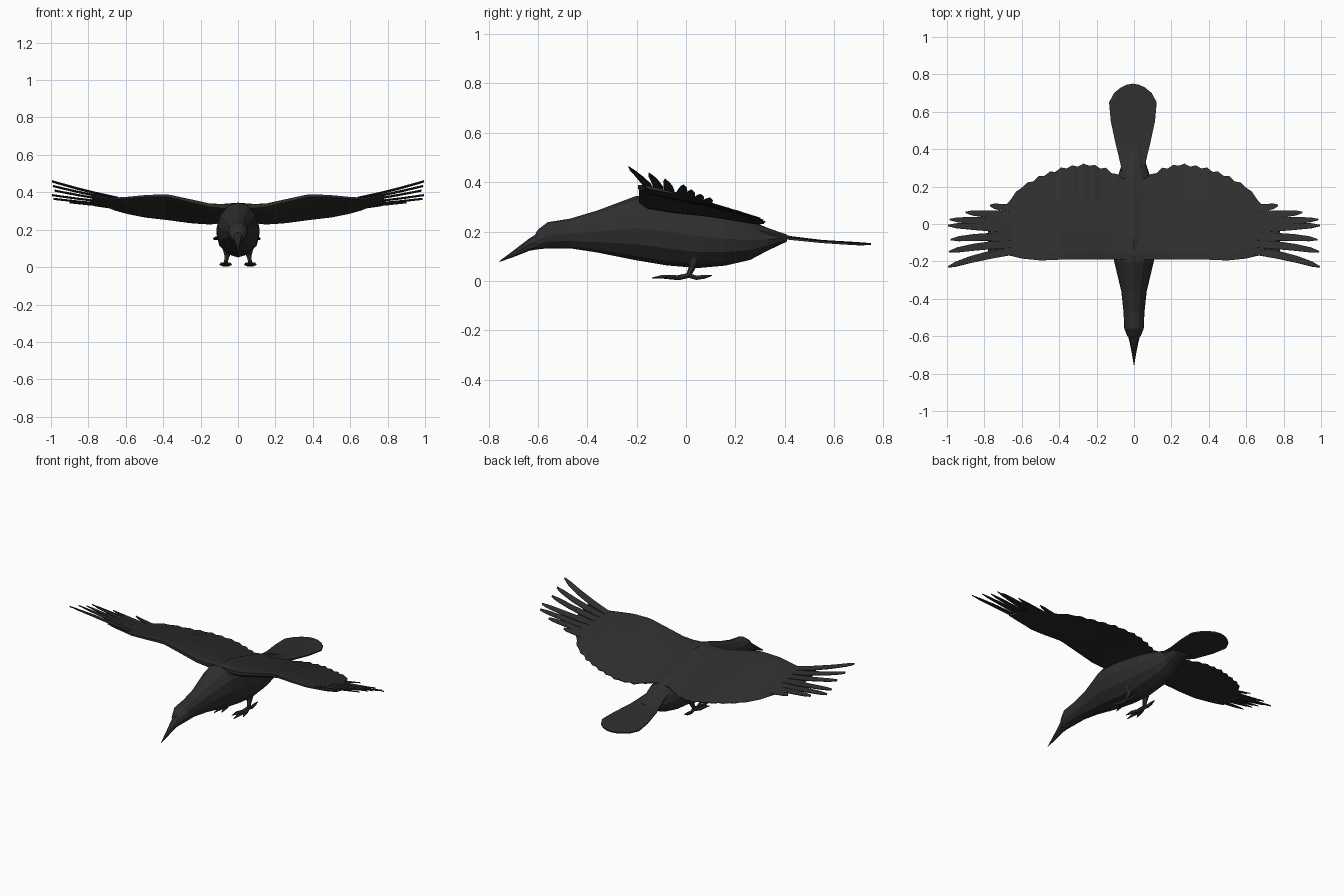
import bpy, bmesh, math
from mathutils import Vector

if "Cube" in bpy.data.objects:
    bpy.data.objects.remove(bpy.data.objects["Cube"])

black = bpy.data.materials.new("feather_black")
black.diffuse_color = (0.028, 0.028, 0.028, 1)
black.use_nodes = True
black.node_tree.nodes["Principled BSDF"].inputs["Base Color"].default_value = black.diffuse_color


def finish(name, bm, mirror=False, thick=0):
    bmesh.ops.recalc_face_normals(bm, faces=bm.faces)
    me = bpy.data.meshes.new(name)
    bm.to_mesh(me)
    bm.free()
    me.materials.append(black)
    ob = bpy.data.objects.new(name, me)
    bpy.context.collection.objects.link(ob)
    if thick:
        s = ob.modifiers.new("thickness", 'SOLIDIFY')
        s.thickness = thick
        s.offset = 0
    if mirror:
        ob.modifiers.new("mirror", 'MIRROR')
    return ob


def loft(bm, rings, cap_start=True, cap_end=True):
    vs = [[bm.verts.new(p) for p in r] for r in rings]
    n = len(vs[0])
    for a, b in zip(vs, vs[1:]):
        for i in range(n):
            j = (i + 1) % n
            bm.faces.new((a[i], a[j], b[j], b[i]))
    if cap_start:
        bm.faces.new(vs[0])
    if cap_end:
        bm.faces.new(vs[-1])


def body_rings(stations, sides):
    # each station: y, top z, bottom z, half width
    rings = []
    for y, top, bot, w in stations:
        c, h = (top + bot) / 2, (top - bot) / 2
        rings.append([(w * math.sin(math.tau * i / sides), y,
                       c + h * math.cos(math.tau * i / sides)) for i in range(sides)])
    return rings


def lerp_table(table, x):
    for a, b in zip(table, table[1:]):
        if x <= b[0] + 1e-6:
            t = (x - a[0]) / (b[0] - a[0])
            return [p + (q - p) * t for p, q in zip(a, b)]
    return list(table[-1])


def tube(bm, pts, radii, sides=6):
    rings = []
    for i, p in enumerate(pts):
        d = Vector(pts[min(i + 1, len(pts) - 1)]) - Vector(pts[max(i - 1, 0)])
        q = d.to_track_quat('Z', 'Y')
        rings.append([Vector(p) + q @ Vector((radii[i] * math.cos(math.tau * k / sides),
                      radii[i] * math.sin(math.tau * k / sides), 0)) for k in range(sides)])
    loft(bm, rings)


# body with head and neck
bm = bmesh.new()
loft(bm, body_rings([
    (-0.61, 0.19, 0.128, 0.026), (-0.60, 0.208, 0.128, 0.036), (-0.56, 0.238, 0.132, 0.052),
    (-0.47, 0.252, 0.132, 0.056), (-0.36, 0.285, 0.115, 0.068), (-0.20, 0.345, 0.083, 0.106),
    (-0.08, 0.34, 0.063, 0.116), (0.05, 0.31, 0.052, 0.116), (0.16, 0.28, 0.062, 0.108),
    (0.26, 0.245, 0.085, 0.085), (0.33, 0.215, 0.122, 0.062), (0.41, 0.187, 0.160, 0.05)], 12))
finish("body", bm)

# beak
bm = bmesh.new()
loft(bm, body_rings([(-0.59, 0.200, 0.13, 0.034), (-0.635, 0.172, 0.122, 0.023),
                     (-0.69, 0.130, 0.100, 0.012), (-0.755, 0.081, 0.077, 0.001)], 8))
finish("beak", bm)

# fanned tail: a thin slightly arched sheet
bm = bmesh.new()
rows = []
for y, w, z in [(0.24, 0.055, 0.225), (0.32, 0.065, 0.205), (0.42, 0.09, 0.178),
                (0.55, 0.118, 0.162), (0.65, 0.127, 0.153), (0.70, 0.10, 0.149)]:
    rows.append([bm.verts.new((w * k / 3 - 0.006, y + (0.05 * (1 - (k / 3) ** 2) if y > 0.6 else 0),
                               z - 0.012 * abs(k / 3) ** 2 * (0.75 - y) * 2)) for k in range(-3, 4)])
for a, b in zip(rows, rows[1:]):
    for i in range(6):
        bm.faces.new((a[i], a[i + 1], b[i + 1], b[i]))
finish("tail", bm, thick=0.008)

# wings: x, leading y, leading z, trailing y, trailing z
wing = [(0.00, -0.19, 0.342, 0.23, 0.250), (0.08, -0.19, 0.336, 0.255, 0.240),
        (0.15, -0.19, 0.340, 0.295, 0.232), (0.25, -0.19, 0.362, 0.32, 0.238),
        (0.38, -0.19, 0.390, 0.30, 0.255), (0.50, -0.195, 0.385, 0.255, 0.268),
        (0.60, -0.185, 0.375, 0.20, 0.288), (0.66, -0.17, 0.372, 0.135, 0.305),
        (0.71, -0.165, 0.374, 0.06, 0.325), (0.78, -0.165, 0.386, 0.0, 0.345)]
section = [(0, 0.0, -0.022), (0.08, 0.010, -0.040), (0.3, 0.016, -0.034),
           (0.65, 0.010, -0.016), (1.0, 0.0, -0.005)]
bm = bmesh.new()
rings = []
for i in range(27):
    x = 0.03 * i
    _, yl, zl, yt, zt = lerp_table(wing, min(x, 0.78))
    yt += 0.006 * (1 if i % 2 else -1)          # feather scallops
    k = 1 - 0.95 * x
    ring = [(x, yl + (yt - yl) * t, zl + (zt - zl) * t + up * k) for t, up, dn in section]
    ring += [(x, yl + (yt - yl) * t, zl + (zt - zl) * t + dn * k) for t, up, dn in reversed(section)]
    rings.append(ring)
loft(bm, rings, cap_start=False)
finish("wings", bm, mirror=True)

# separated flight feathers at the wing tips
tips = [(0.995, -0.23, 0.462), (0.99, -0.148, 0.437), (0.98, -0.083, 0.412), (0.995, -0.008, 0.388),
        (0.985, 0.024, 0.368), (0.90, 0.062, 0.350), (0.77, 0.10, 0.335)]
bm = bmesh.new()
for n, tip in enumerate(tips):
    f = n / (len(tips) - 1)
    root = Vector((0.64 - 0.04 * f, -0.145 + 0.23 * f, 0.372 - 0.06 * f))
    d = Vector(tip) - root
    side = Vector((-d.y, d.x, 0)).normalized()
    prev = None
    for t, w in [(0, 0.018), (0.35, 0.021), (0.65, 0.018), (0.88, 0.013), (1, 0.003)]:
        c = root + d * t
        c.z -= 0.05 * d.z * 4 * t * (1 - t) + 0.003
        c.y += (0.02 - 0.03 * f) * 4 * t * (1 - t) * 0.6
        pair = [bm.verts.new(c + side * w + Vector((0, 0, -0.004))),
                bm.verts.new(c - side * w + Vector((0, 0, 0.004)))]
        if prev:
            bm.faces.new((prev[0], prev[1], pair[1], pair[0]))
        prev = pair
finish("flight_feathers", bm, mirror=True, thick=0.004)

# legs with three front toes and one back toe
bm = bmesh.new()
tube(bm, [(0.055, 0.03, 0.10), (0.06, 0.025, 0.055), (0.065, 0.01, 0.022)], [0.03, 0.014, 0.010])
for tx, ty in [(0.035, -0.11), (0.068, -0.138), (0.098, -0.09), (0.062, 0.105)]:
    a, b = Vector((0.065, 0.01, 0.022)), Vector((tx, ty, 0.006))
    m = a.lerp(b, 0.7)
    tube(bm, [a, a.lerp(b, 0.35) + Vector((0, 0, -0.004)), m + Vector((0, 0, 0.006)),
              b + Vector((0, 0, 0.006 if ty < 0 else 0.016))], [0.011, 0.010, 0.009, 0.002])
finish("legs", bm, mirror=True)
